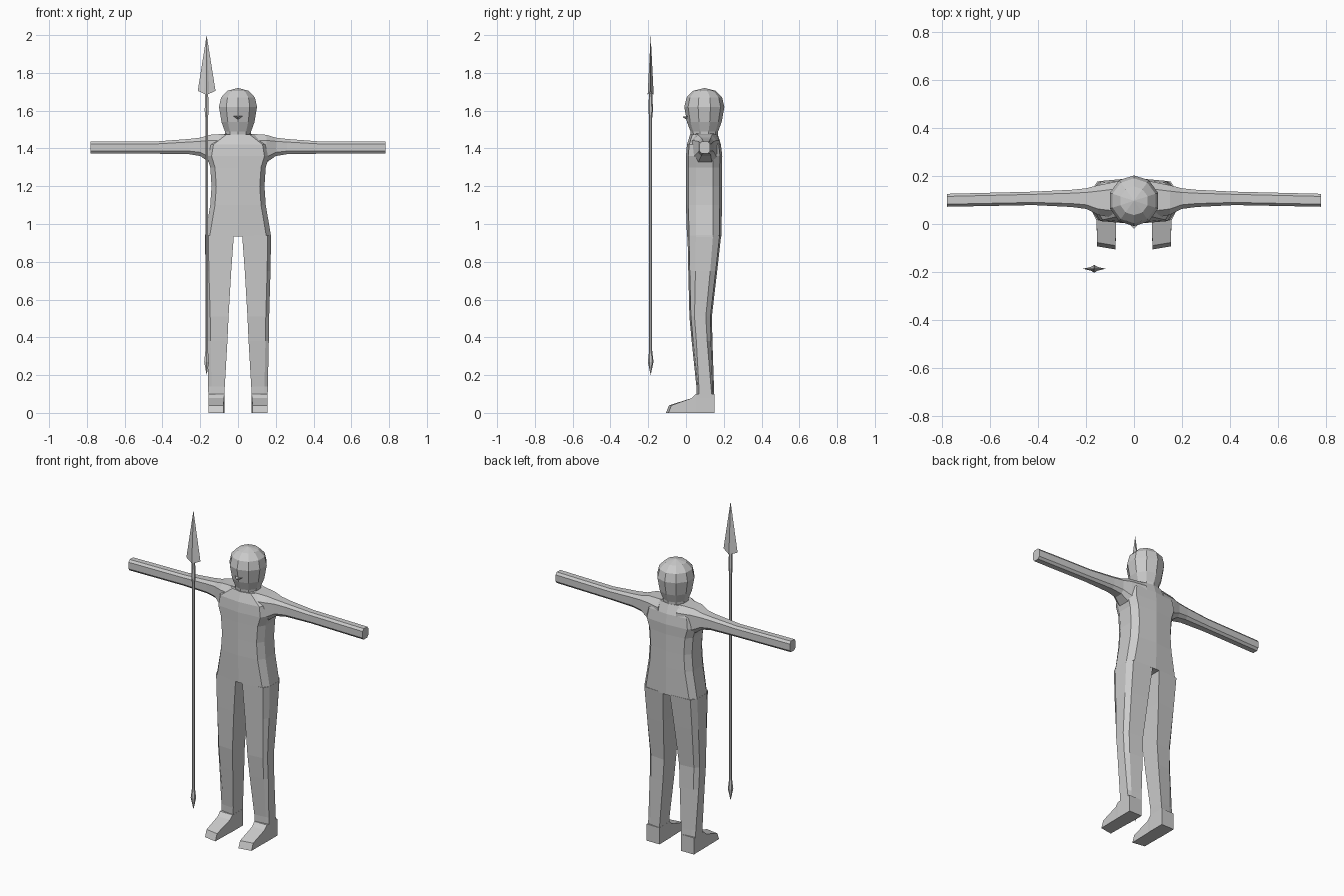
import bpy, bmesh
from math import sin, cos, tau

cube = bpy.data.objects.get("Cube")
if cube:
    bpy.data.objects.remove(cube, do_unlink=True)

grey = bpy.data.materials.new("light grey")
grey.use_nodes = True
grey.diffuse_color = (0.6, 0.6, 0.6, 1)
grey.node_tree.nodes["Principled BSDF"].inputs["Base Color"].default_value = (0.6, 0.6, 0.6, 1)


def loft(name, rings):
    """Skin a list of rings; a ring of one point becomes a tip."""
    bm = bmesh.new()
    rows = [[bm.verts.new(p) for p in ring] for ring in rings]
    for a, b in zip(rows, rows[1:]):
        n = max(len(a), len(b))
        for i in range(n):
            j = (i + 1) % n
            if len(a) == 1:
                bm.faces.new((a[0], b[j], b[i]))
            elif len(b) == 1:
                bm.faces.new((a[i], a[j], b[0]))
            else:
                bm.faces.new((a[i], a[j], b[j], b[i]))
    for row in (rows[0], rows[-1]):
        if len(row) > 2:
            bm.faces.new(row)
    bmesh.ops.recalc_face_normals(bm, faces=bm.faces)
    mesh = bpy.data.meshes.new(name)
    bm.to_mesh(mesh)
    bm.free()
    mesh.materials.append(grey)
    obj = bpy.data.objects.new(name, mesh)
    bpy.context.collection.objects.link(obj)
    return obj


def lathe(name, x, y, sides, profile):
    """Loft round rings (radius, height) about a vertical axis."""
    rings = []
    for r, z in profile:
        count = sides if r else 1
        rings.append([(x + r * sin(tau * i / sides), y - r * cos(tau * i / sides), z)
                      for i in range(count)])
    return loft(name, rings)


# Torso: height, half width, front, back
def torso_ring(z, w, front, back):
    half = [(w - 0.025, front + 0.012), (w, 0.052), (w, 0.143), (w - 0.03, back - 0.012)]
    right = [(-x, y, z) for x, y in reversed(half)]
    return [(0, front, z)] + [(x, y, z) for x, y in half] + [(0, back, z)] + right


loft("torso", [torso_ring(*row) for row in (
    (0.935, 0.175, 0.005, 0.188), (1.1, 0.147, 0, 0.19), (1.2, 0.14, 0, 0.19),
    (1.3, 0.147, 0, 0.19), (1.36, 0.165, 0, 0.192), (1.42, 0.155, 0.005, 0.185),
    (1.475, 0.085, 0.022, 0.168))])

# Head and nose
lathe("head", 0, 0.097, 10, (
    (0.07, 1.45), (0.073, 1.49), (0.092, 1.54), (0.106, 1.62),
    (0.094, 1.67), (0.06, 1.705), (0, 1.72)))
loft("nose", [[(-0.028, 0.01, 1.572), (0.028, 0.01, 1.572), (0, 0.015, 1.545)],
              [(0, -0.02, 1.567)]])


# Arms: station, depth centre and half depth, bottom, top
def arm_ring(x, yc, hy, low, high):
    zc, hz, c = (low + high) / 2, (high - low) / 2, 0.6
    corners = [(1, c), (c, 1), (-c, 1), (-1, c), (-1, -c), (-c, -1), (c, -1), (1, -c)]
    return [(x, yc + a * hy, zc + b * hz) for a, b in corners]


arm_rows = ((0.06, 0.1, 0.08, 1.29, 1.478), (0.15, 0.1, 0.062, 1.325, 1.472),
            (0.2, 0.106, 0.043, 1.36, 1.457), (0.26, 0.107, 0.036, 1.37, 1.45),
            (0.42, 0.107, 0.028, 1.372, 1.438), (0.78, 0.099, 0.027, 1.372, 1.438))


# Legs: height, inner, outer, front, side front, side back, back
def leg_ring(z, inner, outer, front, side_front, side_back, back):
    pts = [(inner, front), (outer - 0.018, front + 0.008), (outer, side_front),
           (outer, side_back), (outer - 0.022, back - 0.008), (inner, back)]
    return [(x, y, z) for x, y in pts]


leg_rows = ((0.08, 0.074, 0.157, 0.056, 0.068, 0.138, 0.15),
            (0.14, 0.07, 0.158, 0.055, 0.068, 0.132, 0.148),
            (0.38, 0.056, 0.163, 0.03, 0.055, 0.112, 0.14),
            (0.51, 0.05, 0.165, 0.018, 0.045, 0.105, 0.137),
            (0.75, 0.036, 0.172, 0.012, 0.05, 0.128, 0.165),
            (0.94, 0.022, 0.175, 0.008, 0.052, 0.143, 0.186))

# Feet: inner and outer corners at the heel, ankle and toe
foot_rows = ((0.072, 0.157, 0.15, 0.15, 0.1), (0.072, 0.157, 0.052, 0.052, 0.1),
             (0.074, 0.156, 0.03, 0.03, 0.078), (0.077, 0.155, -0.09, -0.077, 0.04))


def foot_ring(inner, outer, y_in, y_out, top):
    lean = 0.016 if y_in < 0 else 0
    return [(inner, y_in - lean, 0), (outer, y_out - lean, 0),
            (outer, y_out, top), (inner, y_in, top)]


for side, s in (("left", 1), ("right", -1)):
    for part, make, rows in (("arm", arm_ring, arm_rows), ("leg", leg_ring, leg_rows),
                             ("foot", foot_ring, foot_rows)):
        loft(f"{side}_{part}", [[(s * x, y, z) for x, y, z in make(*row)] for row in rows])

# Spear: shaft with butt spike and collar, then a flat blade
sx, sy = -0.166, -0.187
lathe("spear_shaft", sx, sy, 6, (
    (0, 0.2), (0.015, 0.27), (0.008, 0.33), (0.008, 1.56),
    (0.012, 1.6), (0.009, 1.7)))
star = [(0.047, 0, 1.705), (0.014, 0.008, 1.69), (0, 0.016, 1.685), (-0.014, 0.008, 1.69),
        (-0.047, 0, 1.705), (-0.014, -0.008, 1.69), (0, -0.016, 1.685), (0.014, -0.008, 1.69)]
loft("spear_head", [[(sx + x, sy + y, z) for x, y, z in star], [(sx, sy, 2)]])
